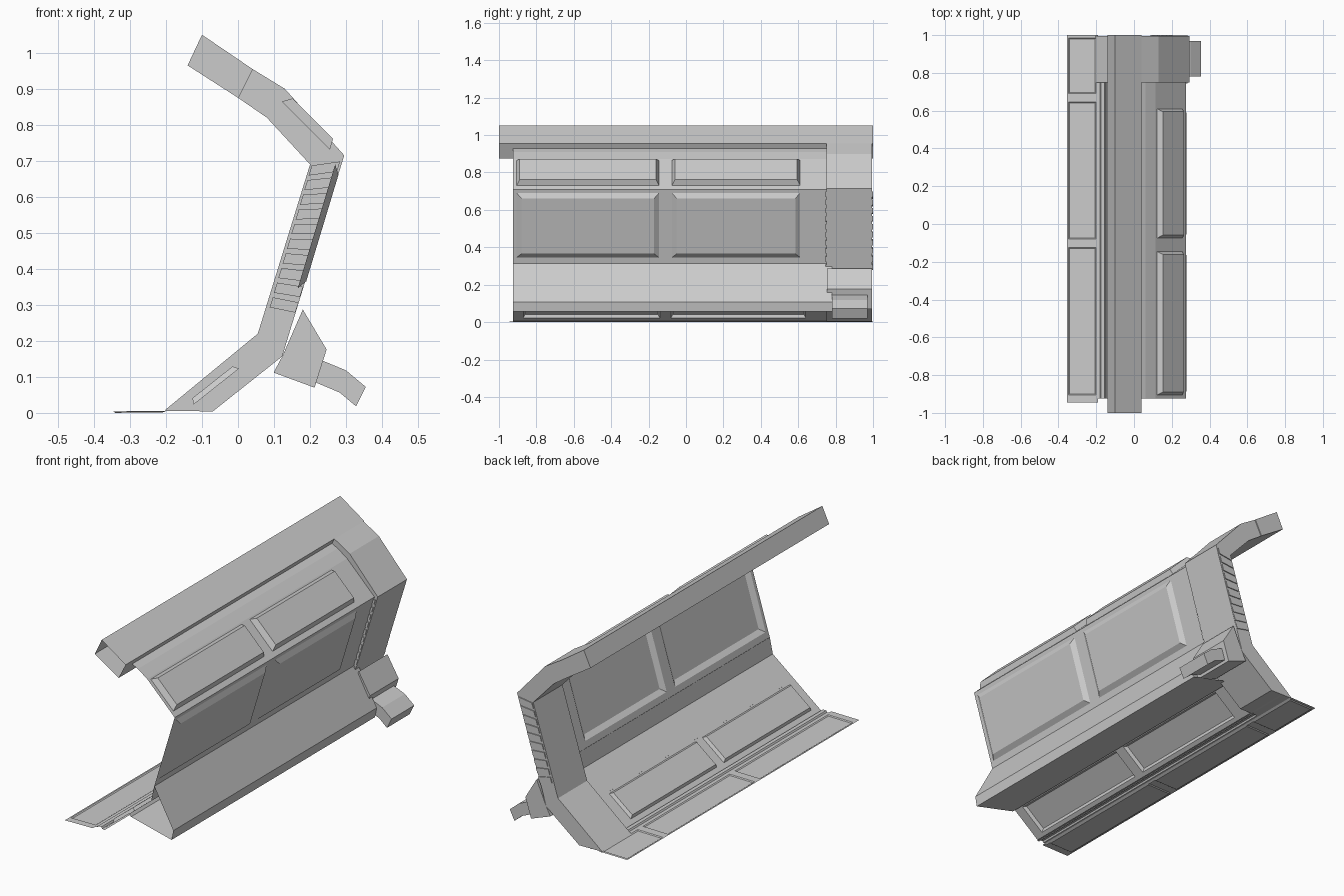
import bpy, bmesh
from mathutils import Vector

if "Cube" in bpy.data.objects:
    bpy.data.objects.remove(bpy.data.objects["Cube"])


def finish(name, bm):
    me = bpy.data.meshes.new(name)
    bm.normal_update()
    bm.to_mesh(me)
    bm.free()
    ob = bpy.data.objects.new(name, me)
    bpy.context.collection.objects.link(ob)
    return ob


def prism(name, pts, y0, y1, front=True, back=True):
    """Closed xz outline extruded along y, with optional end caps."""
    bm = bmesh.new()
    a = [bm.verts.new((x, y0, z)) for x, z in pts]
    b = [bm.verts.new((x, y1, z)) for x, z in pts]
    for i in range(len(pts)):
        j = (i + 1) % len(pts)
        bm.faces.new((a[i], a[j], b[j], b[i]))
    if front:
        bm.faces.new(a)
    if back:
        bm.faces.new(b)
    bmesh.ops.recalc_face_normals(bm, faces=bm.faces)
    return finish(name, bm)


def sheet(name, pts, y0, y1):
    """Open xz polyline extruded along y."""
    bm = bmesh.new()
    a = [bm.verts.new((x, y0, z)) for x, z in pts]
    b = [bm.verts.new((x, y1, z)) for x, z in pts]
    for i in range(len(pts) - 1):
        bm.faces.new((a[i], b[i], b[i + 1], a[i + 1]))
    return finish(name, bm)


def panel_sheet(name, p0, p1, y0, y1, t0, t1, spans, border, depth):
    """Flat sheet from p0 to p1 with bevelled panels pushed along its normal."""
    bm = bmesh.new()
    ys = [y0] + [v for s in spans for v in s] + [y1]
    ts = [0, t0, t1, 1]
    grid = [[bm.verts.new((p0[0] + (p1[0] - p0[0]) * t, y,
                           p0[1] + (p1[1] - p0[1]) * t)) for y in ys] for t in ts]
    panels = []
    for i in range(3):
        for j in range(len(ys) - 1):
            f = bm.faces.new((grid[i][j], grid[i][j + 1],
                              grid[i + 1][j + 1], grid[i + 1][j]))
            if i == 1 and j % 2 == 1:
                panels.append(f)
    bm.normal_update()
    bmesh.ops.inset_individual(bm, faces=panels, thickness=border, depth=depth)
    return finish(name, bm)


# end rib: bent frame from the floor to the top beam
RY0, RY1 = 0.75, 0.995
prism("end_rib", [(-0.205, 0.006), (0.055, 0.22), (0.2, 0.69), (0.08, 0.82),
                  (0.0, 0.875), (0.04, 0.955), (0.13, 0.9), (0.295, 0.715),
                  (0.145, 0.23), (0.123, 0.157), (-0.07, 0.004)], RY0, RY1)

# slats on both side faces of the rib
for i in range(10):
    t = 0.1 + i * 0.092
    a = Vector((0.07 + 0.13 * t, 0.25 + 0.44 * t))
    b = Vector((0.15 + 0.14 * t, 0.23 + 0.475 * t))
    u = (b - a) * 0.06
    up = Vector((0.009, 0.028))
    quad = [a + u, b - u, b - u + up, a + u + up]
    for side, y in (("front", RY0 - 0.005), ("back", RY1 - 0.005)):
        prism(f"rib_slat_{side}_{i}", quad, y, y + 0.01)

# top beam: open tube along the whole length
prism("top_beam", [(-0.14, 0.965), (-0.10, 1.05), (0.04, 0.955), (0.0, 0.875)],
      -1, 1, front=False)

# wall, upper wall and lower slope with bevelled panels
Y0, Y1 = -0.925, 0.76
SPANS = [(-0.905, -0.145), (-0.075, 0.61)]
panel_sheet("wall", (0.155, 0.31), (0.276, 0.71), Y0, Y1, 0.09, 0.95, SPANS, 0.036, 0.017)
panel_sheet("upper_wall", (0.276, 0.71), (0.115, 0.871), Y0, Y1, 0.13, 0.96,
            SPANS, 0.022, 0.028)
sheet("upper_wall_top", [(0.115, 0.871), (0.06, 0.91), (0.0, 0.94)], Y0, Y1)
panel_sheet("lower_slope", (-0.15, 0.002), (0.138, 0.23), Y0, Y1, 0.09, 0.53,
            [(-0.87, -0.14), (-0.08, 0.64)], 0.014, -0.016)
sheet("slope_joint", [(0.138, 0.23), (0.155, 0.31)], Y0, Y1)

# outer skirt below the wall, with a lip and an underside reaching the slope
sheet("outer_skirt", [(0.155, 0.315), (0.268, 0.108), (0.258, 0.056), (0.02, 0.115),
                      (0.01, 0.129)], Y0, 0.78)

# pod behind the rib with a bent arm
prism("pod", [(0.123, 0.157), (0.18, 0.287), (0.246, 0.176), (0.2125, 0.07),
              (0.099, 0.112)], 0.755, 0.995)
prism("pod_arm", [(0.235, 0.145), (0.30, 0.118), (0.355, 0.072), (0.328, 0.018),
                  (0.283, 0.056), (0.215, 0.085)], 0.78, 0.97)

# floor strip with shallow recesses, and its stepped rail
panel_sheet("floor_strip", (-0.19, 0.006), (-0.355, 0.004), -0.945, 1, 0.06, 0.95,
            [(-0.905, -0.125), (-0.08, 0.645), (0.69, 0.985)], 0.008, -0.004)
sheet("floor_rail", [(-0.135, 0.003), (-0.15, 0.006), (-0.155, 0.014), (-0.175, 0.014),
                     (-0.18, 0.006), (-0.19, 0.006), (-0.2, 0.0)], -0.925, 0.995)
